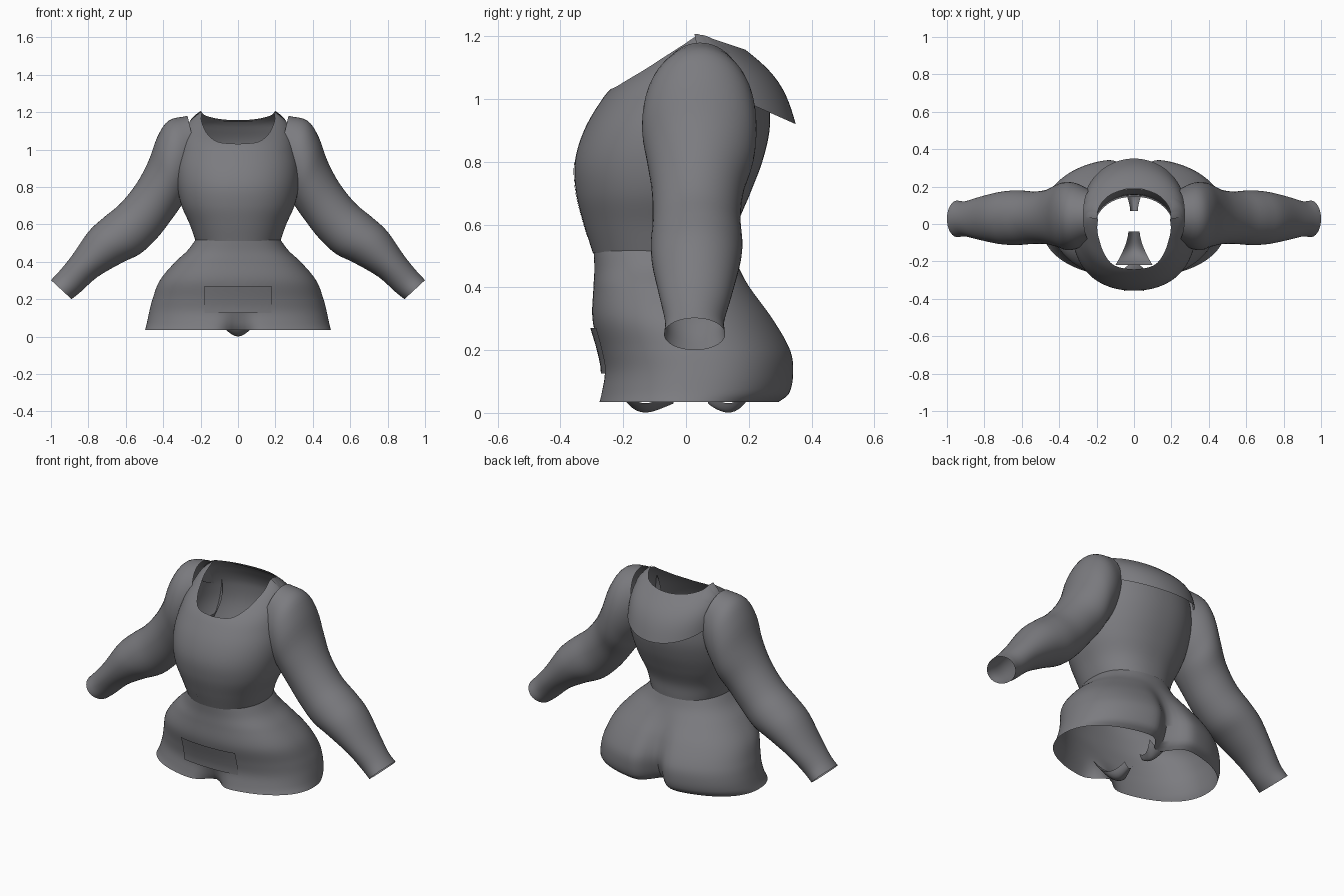
import bpy, bmesh, math

if "Cube" in bpy.data.objects:
    bpy.data.objects.remove(bpy.data.objects["Cube"])

cloth = bpy.data.materials.new("grey_cloth")
cloth.diffuse_color = (0.2, 0.2, 0.215, 1)
cloth.use_nodes = True
cloth.node_tree.nodes["Principled BSDF"].inputs["Base Color"].default_value = cloth.diffuse_color


def curve(rows, z):
    """Smooth interpolation of rows (key, values...) at key z."""
    z = min(max(z, rows[0][0]), rows[-1][0])
    i = max(k for k in range(len(rows) - 1) if rows[k][0] <= z)
    a, b = rows[i], rows[i + 1]
    p, q = rows[max(i - 1, 0)], rows[min(i + 2, len(rows) - 1)]
    h = b[0] - a[0]
    t = (z - a[0]) / h
    out = []
    for c in range(1, len(a)):
        m0 = (b[c] - p[c]) / (b[0] - p[0]) * h
        m1 = (q[c] - a[c]) / (q[0] - a[0]) * h
        out.append((2*t**3 - 3*t*t + 1) * a[c] + (t**3 - 2*t*t + t) * m0
                   + (3*t*t - 2*t**3) * b[c] + (t**3 - t*t) * m1)
    return out


def sheet(name, nu, nv, fn, closed=False):
    """Grid surface from fn(u, v), optionally closed around u."""
    bm = bmesh.new()
    cols = nu if closed else nu + 1
    g = [[bm.verts.new(fn(i / nu, j / nv)) for i in range(cols)] for j in range(nv + 1)]
    for j in range(nv):
        for i in range(nu):
            k = (i + 1) % cols
            bm.faces.new((g[j][i], g[j][k], g[j + 1][k], g[j + 1][i]))
    bmesh.ops.recalc_face_normals(bm, faces=bm.faces)
    me = bpy.data.meshes.new(name)
    bm.to_mesh(me)
    bm.free()
    me.materials.append(cloth)
    ob = bpy.data.objects.new(name, me)
    bpy.context.collection.objects.link(ob)
    bpy.context.view_layer.objects.active = ob
    ob.select_set(True)
    bpy.ops.object.shade_smooth_by_angle(angle=math.radians(50))
    ob.select_set(False)
    return ob


def section(t, half, front, back, e):
    """Rounded cross-section with separate front and back depths."""
    c, s = math.cos(t), math.sin(t)
    mid = front + (back - front) * 0.5
    x = half * math.copysign(abs(c) ** (2 / e), c)
    y = mid + (back - front) * 0.5 * math.copysign(abs(s) ** (2 / e), s)
    return x, y


# Hips: height, half width, front, back, front cleft, back cleft
HIPS = [(0.035, 0.497, -0.285, 0.305, 0.28, 0.40),
        (0.06, 0.49, -0.278, 0.338, 0.20, 0.32),
        (0.13, 0.475, -0.265, 0.352, 0.06, 0.25),
        (0.20, 0.457, -0.275, 0.342, 0.0, 0.2),
        (0.30, 0.418, -0.298, 0.285, 0.0, 0.13),
        (0.40, 0.335, -0.295, 0.21, 0.0, 0.05),
        (0.46, 0.27, -0.292, 0.17, 0.0, 0.0),
        (0.525, 0.222, -0.295, 0.145, 0.0, 0.0)]


def hips(u, v):
    z = 0.035 + 0.49 * v
    half, f, b, nf, nb = curve(HIPS, z)
    x, y = section(u * math.tau, half, f, b, 2.25)
    y *= 1 - (nf if y < 0 else nb) * math.exp(-(x / 0.07) ** 2)
    return x, y, z


sheet("hips", 128, 36, hips, True)

# Bodice: height, half width, front, back
BODICE = [(0.51, 0.226, -0.297, 0.155), (0.60, 0.258, -0.325, 0.165),
          (0.70, 0.302, -0.35, 0.205), (0.80, 0.324, -0.354, 0.243),
          (0.90, 0.328, -0.325, 0.266), (1.00, 0.312, -0.267, 0.265),
          (1.05, 0.30, -0.222, 0.25), (1.10, 0.283, -0.155, 0.222),
          (1.15, 0.258, -0.085, 0.185), (1.205, 0.195, 0.0, 0.10)]
NECK_FRONT = [(0, 1.03), (0.33, 1.042), (0.54, 1.085), (0.7, 1.14), (0.9, 1.19), (1, 1.204)]


def bodice(u, v):
    t = u * math.tau
    c = abs(math.cos(t))
    top = curve(NECK_FRONT, c)[0] if math.sin(t) < 0 else 1.15 + 0.054 * c * c
    z = 0.51 + (top - 0.51) * v
    half, f, b = curve(BODICE, z)
    x, y = section(t, half, f, b, 2.2)
    return x, y, z


sheet("bodice", 96, 40, bodice, True)

# Sleeves: station, outer x z, inner x z, front, back
SLEEVE = [(0, 0.27, 1.18, 0.20, 0.88, -0.09, 0.18),
          (1, 0.37, 1.155, 0.24, 0.80, -0.13, 0.215),
          (2, 0.43, 1.07, 0.28, 0.74, -0.14, 0.225),
          (3, 0.48, 0.935, 0.31, 0.69, -0.125, 0.215),
          (4, 0.545, 0.815, 0.36, 0.62, -0.11, 0.185),
          (5, 0.63, 0.71, 0.43, 0.53, -0.106, 0.174),
          (6, 0.72, 0.635, 0.52, 0.445, -0.112, 0.18),
          (7, 0.80, 0.56, 0.62, 0.395, -0.108, 0.172),
          (8, 0.89, 0.43, 0.75, 0.32, -0.085, 0.145),
          (9, 0.955, 0.35, 0.84, 0.24, -0.067, 0.122),
          (10, 1.0, 0.302, 0.89, 0.20, -0.07, 0.125)]


def sleeve(side):
    def fn(u, v):
        ox, oz, ix, iz, f, b = curve(SLEEVE, 10 * v)
        c, s = math.cos(u * math.tau), math.sin(u * math.tau)
        return (side * ((ox + ix) / 2 + c * (ox - ix) / 2),
                (f + b) / 2 + s * (b - f) / 2,
                (oz + iz) / 2 + c * (oz - iz) / 2)
    return fn


for label, side in (("left", -1), ("right", 1)):
    sheet(label + "_sleeve", 48, 40, sleeve(side), True)


# Cape collar flaring out over the upper back
def collar(u, v):
    a = math.radians(95) * (2 * u - 1)
    s, c = math.sin(a), math.cos(a)
    top = (0.2 * s, 0.04 + 0.15 * c, 1.207 - 0.05 * max(c, 0))
    low = (0.275 * s, 0.08 + 0.27 * c, 1.04 - 0.12 * c)
    bulge = 0.025 * math.sin(math.pi * v)
    x, y, z = (p + (q - p) * v for p, q in zip(top, low))
    return x + bulge * s, y + bulge * c, z + bulge * 0.6


sheet("back_collar", 40, 12, collar)


# Front flap lying over the hips
def flap(u, v):
    x, z = 0.18 * (2 * u - 1), 0.125 + 0.145 * v
    half, f, b = curve(HIPS, z)[:3]
    mid, r = (f + b) / 2, (b - f) / 2
    y = mid - r * (1 - (abs(x) / half) ** 2.25) ** (1 / 2.25)
    return x, y - 0.006 - 0.006 * v, z


sheet("front_flap", 24, 6, flap)


# Narrow darts on the bodice front
def dart(side):
    def fn(u, v):
        x, z = side * 0.05 + 0.008 * (u - 0.5), 0.56 + 0.24 * v
        half, f, b = curve(BODICE, z)
        mid, r = (f + b) / 2, (b - f) / 2
        return x, mid - r * (1 - (abs(x) / half) ** 2.2) ** (1 / 2.2) - 0.004, z
    return fn


for label, side in (("left", -1), ("right", 1)):
    sheet(label + "_dart", 1, 12, dart(side))


# Crotch gussets: curved tongues between the leg openings
def gusset(y0, y1, w0, w1, z0):
    def fn(u, v):
        k = 2 * u - 1
        w = w1 + (w0 - w1) * (1 - v) ** 1.6
        sag = math.sin(math.pi * min(v * 1.0, 1)) ** 0.8
        z = z0 * (1 - v) + 0.03 * v
        z = z + (0.001 - z) * sag + 0.03 * k * k
        return w * k, y0 + (y1 - y0) * v, z
    return fn


sheet("front_gusset", 12, 12, gusset(-0.22, -0.04, 0.10, 0.03, 0.09))
sheet("back_gusset", 12, 12, gusset(0.20, 0.07, 0.06, 0.02, 0.05))
